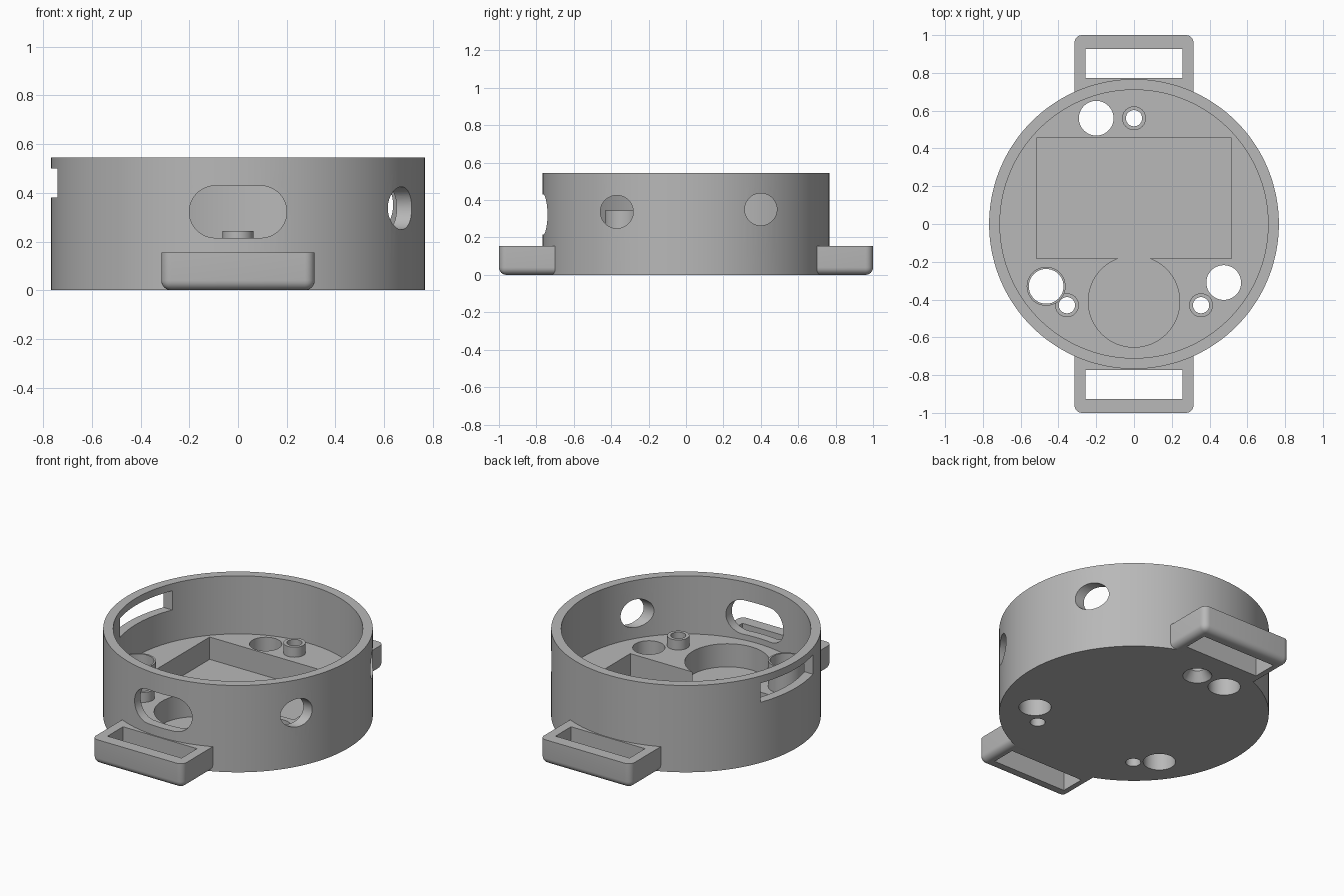
import bpy, bmesh
from math import pi, cos, sin
from mathutils import Matrix

if "Cube" in bpy.data.objects:
    bpy.data.objects.remove(bpy.data.objects["Cube"], do_unlink=True)

grey = bpy.data.materials.new("plain_grey")
grey.use_nodes = True
COLOR = (0.48, 0.48, 0.48, 1)
grey.diffuse_color = COLOR
grey.node_tree.nodes["Principled BSDF"].inputs["Base Color"].default_value = COLOR


def make(name, bm):
    bmesh.ops.recalc_face_normals(bm, faces=bm.faces)
    mesh = bpy.data.meshes.new(name)
    bm.to_mesh(mesh)
    bm.free()
    obj = bpy.data.objects.new(name, mesh)
    obj.data.materials.append(grey)
    bpy.context.collection.objects.link(obj)
    return obj


def rod(name, x, y, z0, z1, r0, r1=None, sides=48):
    """Upright cylinder or cone between two heights."""
    bm = bmesh.new()
    bmesh.ops.create_cone(bm, cap_ends=True, segments=sides, radius1=r0,
                          radius2=r0 if r1 is None else r1, depth=z1 - z0,
                          matrix=Matrix.Translation((x, y, (z0 + z1) / 2)))
    return make(name, bm)


def block(name, x0, x1, y0, y1, z0, z1):
    bm = bmesh.new()
    bmesh.ops.create_cube(bm, size=1)
    for v in bm.verts:
        v.co = (x1 if v.co.x > 0 else x0, y1 if v.co.y > 0 else y0, z1 if v.co.z > 0 else z0)
    return make(name, bm)


def side_hole(y, z, r):
    """Cutter lying along x through the left wall."""
    bm = bmesh.new()
    place = Matrix.Translation((0.7, y, z)) @ Matrix.Rotation(pi / 2, 4, 'Y')
    bmesh.ops.create_cone(bm, cap_ends=True, segments=48, radius1=r, radius2=r,
                          depth=0.5, matrix=place)
    return make("side_hole", bm)


def stadium(half_width, z, r):
    """Round-ended cutter lying along y through the front wall."""
    bm = bmesh.new()
    ring = []
    for side in (1, -1):
        for i in range(25):
            a = -pi / 2 + pi * i / 24
            ring.append(bm.verts.new((side * (half_width - r + r * cos(a)), -0.9,
                                      z + side * r * sin(a))))
    face = bm.faces.new(ring)
    grown = bmesh.ops.extrude_face_region(bm, geom=[face])["geom"]
    bmesh.ops.translate(bm, vec=(0, 0.35, 0),
                        verts=[g for g in grown if isinstance(g, bmesh.types.BMVert)])
    return make("front_slot", bm)


def combine(target, tool, operation):
    mod = target.modifiers.new(operation.lower(), 'BOOLEAN')
    mod.operation, mod.solver, mod.object = operation, 'EXACT', tool
    bpy.context.view_layer.objects.active = target
    bpy.ops.object.modifier_apply(modifier=mod.name)
    bpy.data.objects.remove(tool, do_unlink=True)


def smooth(obj):
    bpy.ops.object.select_all(action='DESELECT')
    obj.select_set(True)
    bpy.context.view_layer.objects.active = obj
    bpy.ops.object.shade_smooth_by_angle(angle=pi / 6)


# Round housing: outer drum hollowed above a thick floor
FLOOR = 0.18
TOP = 0.545
housing = rod("housing", 0, 0, 0, TOP, 0.767, sides=144)
combine(housing, rod("cavity", 0, 0, FLOOR, 0.7, 0.71, sides=144), 'DIFFERENCE')

# Screw bosses and sensor tube rising from the floor
bosses = [(0, 0.56), (-0.355, -0.43), (0.355, -0.43)]
for x, y in bosses:
    combine(housing, rod("boss", x, y, 0.1, 0.243, 0.063), 'UNION')
combine(housing, rod("tube", -0.465, -0.33, 0.1, 0.345, 0.103), 'UNION')

# Floor pockets, through holes and the countersink under the back boss
cutters = [
    block("rectangular_pocket", -0.515, 0.515, -0.183, 0.455, 0.04, 0.3),
    rod("round_pocket", 0, -0.41, 0.035, 0.3, 0.242, sides=80),
    rod("countersink", 0, 0.56, -0.01, 0.06, 0.09, 0.04),
]
cutters += [rod("screw_hole", x, y, -0.1, 0.4, 0.043) for x, y in bosses]
cutters += [rod("through_hole", x, y, -0.1, 0.4, 0.092)
            for x, y in ((-0.2, 0.56), (0.475, -0.31), (-0.465, -0.33))]

# Wall openings
cutters += [
    side_hole(-0.37, 0.337, 0.088),
    side_hole(0.4, 0.35, 0.086),
    stadium(0.2, 0.322, 0.107),
    block("right_window", -0.9, -0.5, -0.2, 0.28, 0.38, 0.5),
]
for cutter in cutters:
    combine(housing, cutter, 'DIFFERENCE')
smooth(housing)

# Strap lugs: rounded loops at the back and front
for name, turn in (("back_strap_lug", 0), ("front_strap_lug", pi)):
    lug = block(name, -0.315, 0.315, 0.685, 1.0, 0, 0.155)
    bm = bmesh.new()
    bm.from_mesh(lug.data)
    rounded = []
    for e in bm.edges:
        a, b = (v.co for v in e.verts)
        mid = (a + b) / 2
        upright = abs(a.z - b.z) > 0.1
        if (upright and mid.y > 0.9) or (not upright and mid.z < 0.01 and mid.y > 0.7):
            rounded.append(e)
    bmesh.ops.bevel(bm, geom=rounded, offset=0.04, segments=6, profile=0.5, affect='EDGES')
    bm.to_mesh(lug.data)
    bm.free()
    combine(lug, block("strap_slot", -0.257, 0.257, 0.773, 0.927, -0.1, 0.3), 'DIFFERENCE')
    lug.data.transform(Matrix.Rotation(turn, 4, 'Z'))
    smooth(lug)
